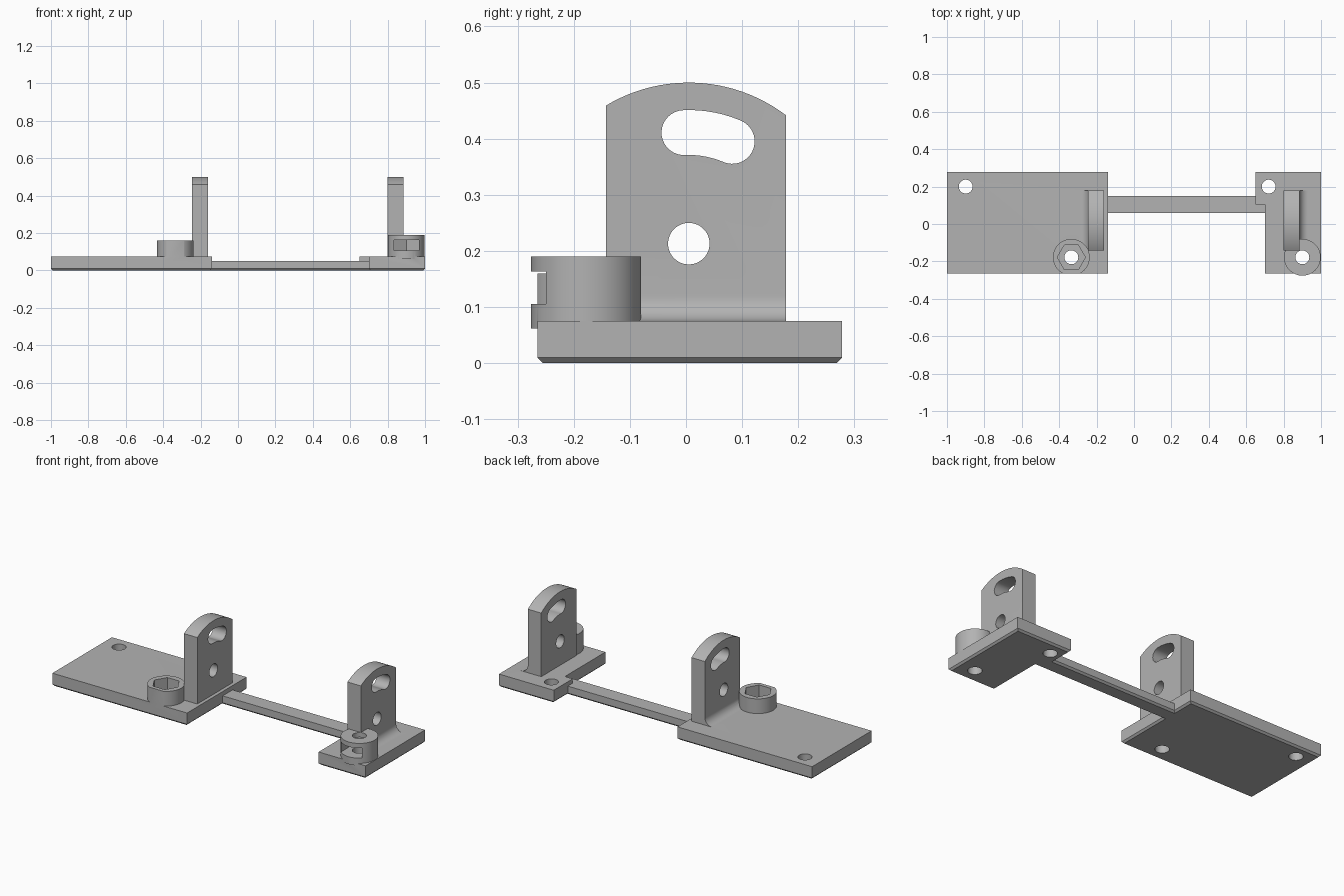
import bpy, bmesh, math

if "Cube" in bpy.data.objects:
    bpy.data.objects.remove(bpy.data.objects["Cube"])

grey = bpy.data.materials.new("plain grey")
grey.diffuse_color = (0.45, 0.45, 0.45, 1)
grey.use_nodes = True
grey.node_tree.nodes["Principled BSDF"].inputs["Base Color"].default_value = grey.diffuse_color

FRONT, BACK = -0.265, 0.278
BOSS_Y, BOSS_R, HOLE_R = -0.178, 0.098, 0.037
TOP = 0.075


def prism(name, pts, lo, hi, axis="z", chamfer=0):
    """Extrude a 2D outline along an axis, optionally chamfering its bottom rim."""
    place = {"z": lambda a, b, h: (a, b, h),
             "x": lambda a, b, h: (h, a, b),
             "y": lambda a, b, h: (a, h, b)}[axis]
    bm = bmesh.new()
    face = bm.faces.new([bm.verts.new(place(a, b, lo)) for a, b in pts])
    new = bmesh.ops.extrude_face_region(bm, geom=[face], use_keep_orig=True)["geom"]
    for v in [g for g in new if isinstance(g, bmesh.types.BMVert)]:
        v.co["xyz".index(axis)] = hi
    bmesh.ops.recalc_face_normals(bm, faces=bm.faces)
    if chamfer:
        rim = [e for e in bm.edges if all(v.co.z < lo + 1e-5 for v in e.verts)]
        bmesh.ops.bevel(bm, geom=rim, offset=chamfer, segments=1, affect="EDGES")
    me = bpy.data.meshes.new(name)
    bm.to_mesh(me)
    bm.free()
    me.materials.append(grey)
    ob = bpy.data.objects.new(name, me)
    bpy.context.collection.objects.link(ob)
    return ob


def ring(x, y, r, n=64, a0=0.0, a1=360.0):
    """Points on a circle, or on an arc when the sweep is not a full turn."""
    steps = n if abs(a1 - a0) >= 360 else n - 1
    ang = [math.radians(a0 + (a1 - a0) * i / steps) for i in range(n)]
    return [(x + r * math.cos(a), y + r * math.sin(a)) for a in ang]


def rect(x0, x1, y0, y1):
    return [(x0, y0), (x1, y0), (x1, y1), (x0, y1)]


def combine(base, tool, op):
    mod = base.modifiers.new("bool", "BOOLEAN")
    mod.object, mod.operation, mod.solver = tool, op, "EXACT"
    bpy.context.view_layer.objects.active = base
    bpy.ops.object.modifier_apply(modifier=mod.name)
    bpy.data.objects.remove(tool)


def upright(base, x0, x1, side):
    """Round-topped bracket with a pivot hole, a curved slot and a foot fillet."""
    py, pz = 0.005, 0.213
    y0, y1 = -0.143, 0.178
    a0 = math.degrees(math.acos((y1 - py) / 0.287))
    a1 = math.degrees(math.acos((y0 - py) / 0.287))
    arc = ring(py, pz, 0.287, 24, a0, a1)
    combine(base, prism("bracket", [(y0, 0.04), (y1, 0.04)] + arc, x0, x1, "x"), "UNION")
    # foot fillet on the outer face
    r, edge = 0.045, x1 if side > 0 else x0
    curve = [(edge + side * (r - r * math.cos(t)), TOP + r - r * math.sin(t))
             for t in [math.pi / 2 * i / 10 for i in range(11)]]
    foot = [(edge - side * 0.02, TOP + r)] + curve + \
           [(edge + side * r, 0.05), (edge - side * 0.02, 0.05)]
    combine(base, prism("fillet", foot, y0, y1, "y"), "UNION")
    # pivot hole and curved slot
    combine(base, prism("pivot_cutter", ring(py, pz, HOLE_R, 48), x0 - 0.1, x1 + 0.1, "x"),
            "DIFFERENCE")
    mid, half, s0, s1 = 0.198, 0.04, 67, 92.5
    def end(a):
        return (py + mid * math.cos(math.radians(a)), pz + mid * math.sin(math.radians(a)))
    slot = (ring(py, pz, mid + half, 14, s0, s1)
            + ring(*end(s1), half, 18, s1, s1 + 180)[1:-1]
            + ring(py, pz, mid - half, 14, s1, s0)
            + ring(*end(s0), half, 18, s0 + 180, s0 + 360)[1:-1])
    combine(base, prism("slot_cutter", slot, x0 - 0.1, x1 + 0.1, "x"), "DIFFERENCE")


def bolt_hole(base, x, y):
    combine(base, prism("bolt_cutter", ring(x, y, HOLE_R, 48), -0.1, 0.4), "DIFFERENCE")


# left plate with hexagonal pocket boss, its front trimmed flush to the plate
left = prism("left_plate", rect(-1, -0.14, FRONT, BACK), 0, TOP, chamfer=0.01)
outline = []
for x, y in ring(-0.335, BOSS_Y, BOSS_R, 96):
    if y > FRONT:
        outline.append((x, y))
    elif not outline or outline[-1][1] > FRONT:
        w = math.sqrt(BOSS_R ** 2 - (FRONT - BOSS_Y) ** 2)
        outline += [(-0.335 - w, FRONT), (-0.335 + w, FRONT)]
combine(left, prism("left_boss", outline, 0.04, 0.16), "UNION")
upright(left, -0.245, -0.16, -1)
combine(left, prism("hex_cutter", ring(-0.335, BOSS_Y, 0.075, 6), 0.08, 0.3), "DIFFERENCE")
bolt_hole(left, -0.335, BOSS_Y)
bolt_hole(left, -0.90, 0.20)

# right plate with a rear tab and a boss holding a side-loaded nut slot
tab = [(0.70, FRONT), (1, FRONT), (1, BACK), (0.65, BACK), (0.65, 0.105), (0.70, 0.105)]
right = prism("right_plate", tab, 0, TOP, chamfer=0.01)
combine(right, prism("right_boss", ring(0.90, BOSS_Y, BOSS_R, 96), 0.062, 0.19), "UNION")
upright(right, 0.80, 0.885, 1)
w = 0.067
nut = [(0.9 - w, -0.4), (0.9 + w, -0.4), (0.9 + w, BOSS_Y + w * 0.577),
       (0.9, BOSS_Y + w * 1.155), (0.9 - w, BOSS_Y + w * 0.577)]
combine(right, prism("nut_cutter", nut, 0.105, 0.163), "DIFFERENCE")
bolt_hole(right, 0.90, BOSS_Y)
bolt_hole(right, 0.72, 0.20)

# thin bar linking the two plates
bar = prism("connecting_bar", rect(-0.165, 0.725, 0.06, 0.15), 0, 0.05, chamfer=0.01)

for ob in (left, right, bar):
    bpy.ops.object.select_all(action="DESELECT")
    ob.select_set(True)
    bpy.context.view_layer.objects.active = ob
    bpy.ops.object.shade_smooth_by_angle(angle=math.radians(30))
